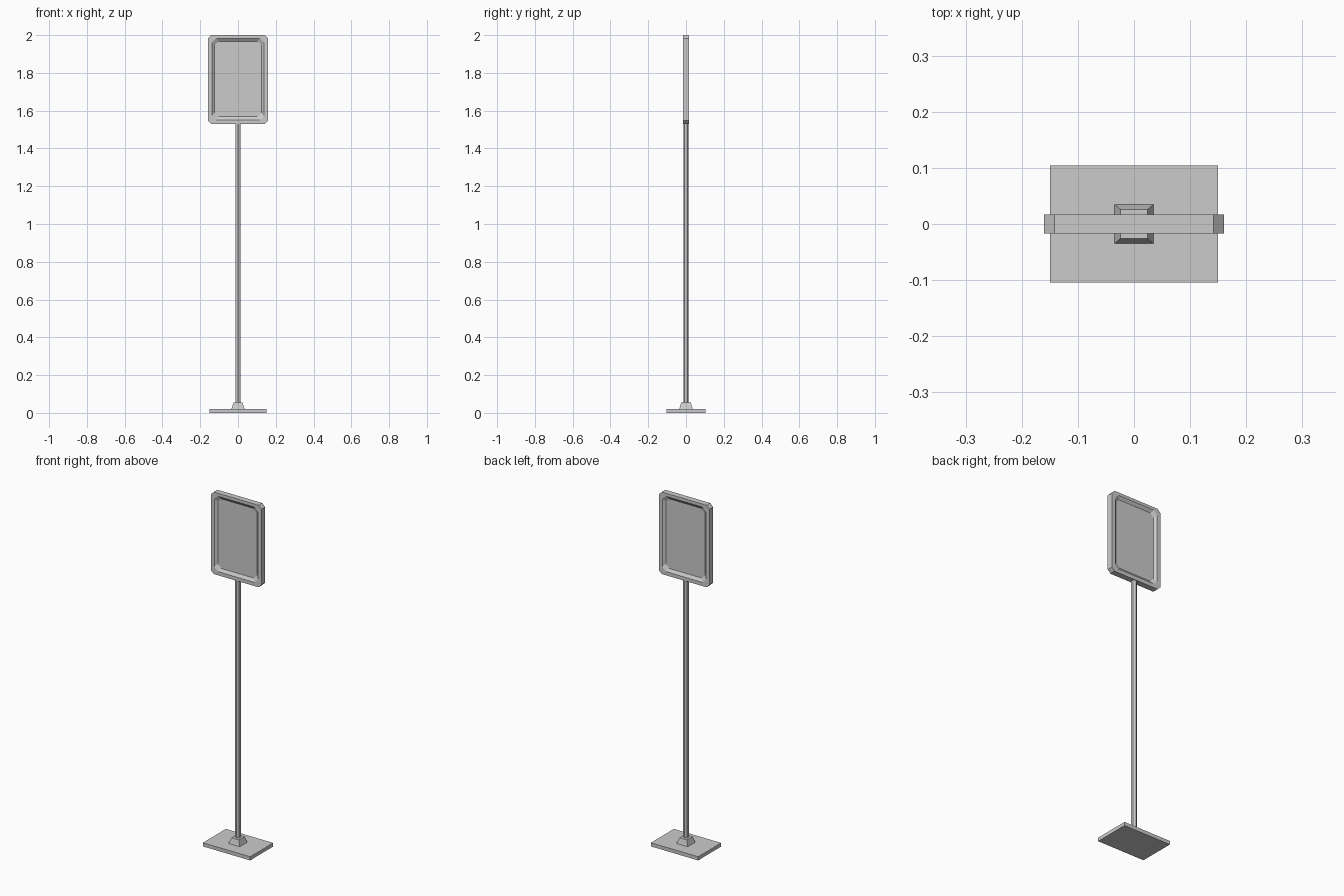
import bpy
import bmesh
from math import pi

cube = bpy.data.objects.get("Cube")
if cube:
    bpy.data.objects.remove(cube, do_unlink=True)

grey = bpy.data.materials.new("light_grey")
grey.use_nodes = True
colour = (0.6, 0.6, 0.6, 1)
grey.diffuse_color = colour
grey.node_tree.nodes["Principled BSDF"].inputs["Base Color"].default_value = colour


def finish(name, bm):
    bmesh.ops.recalc_face_normals(bm, faces=bm.faces)
    mesh = bpy.data.meshes.new(name)
    bm.to_mesh(mesh)
    bm.free()
    mesh.materials.append(grey)
    obj = bpy.data.objects.new(name, mesh)
    bpy.context.collection.objects.link(obj)
    return obj


def frustum(name, bottom, top, z0, z1):
    """Four-sided block whose top may be smaller than its bottom."""
    bm = bmesh.new()
    rings = []
    for (hx, hy), z in ((bottom, z0), (top, z1)):
        rings.append([bm.verts.new((sx * hx, sy * hy, z))
                      for sx, sy in ((-1, -1), (1, -1), (1, 1), (-1, 1))])
    bm.faces.new(rings[0])
    bm.faces.new(rings[1])
    for i in range(4):
        j = (i + 1) % 4
        bm.faces.new((rings[0][i], rings[0][j], rings[1][j], rings[1][i]))
    return finish(name, bm)


def clipped_ring(bm, half_w, z0, z1, cut, y):
    """Upright rectangle with its four corners cut off."""
    w, c = half_w, cut
    outline = [(-w + c, z0), (w - c, z0), (w, z0 + c), (w, z1 - c),
               (w - c, z1), (-w + c, z1), (-w, z1 - c), (-w, z0 + c)]
    return [bm.verts.new((x, y, z)) for x, z in outline]


# Foot and socket
frustum("base_plate", (0.15, 0.104), (0.15, 0.104), 0, 0.021)
frustum("pole_socket", (0.035, 0.035), (0.024, 0.026), 0.021, 0.054)

# Six-sided pole
bm = bmesh.new()
bmesh.ops.create_cone(bm, cap_ends=True, segments=6, radius1=0.0145,
                      radius2=0.0145, depth=1.49)
for v in bm.verts:
    v.co.z += 0.79
# Put a corner of the hexagon towards the front
if max(v.co.x for v in bm.verts) > max(v.co.y for v in bm.verts):
    for v in bm.verts:
        v.co.x, v.co.y = v.co.y, v.co.x
finish("pole", bm)

# Sign frame: rim, sloping reveal and recessed panel on both sides
bm = bmesh.new()
rings = []
for side in (-1, 1):
    outer = clipped_ring(bm, 0.16, 1.53, 2.0, 0.018, side * 0.017)
    lip = clipped_ring(bm, 0.138, 1.551, 1.983, 0.021, side * 0.017)
    panel = clipped_ring(bm, 0.124, 1.568, 1.967, 0.021, side * 0.005)
    rings.append((outer, lip, panel))
front, back = rings
strips = [(front[0], back[0])]
for outer, lip, panel in rings:
    strips += [(outer, lip), (lip, panel)]
    bm.faces.new(panel)
for a, b in strips:
    for i in range(8):
        j = (i + 1) % 8
        bm.faces.new((a[i], a[j], b[j], b[i]))
finish("sign_frame", bm)
